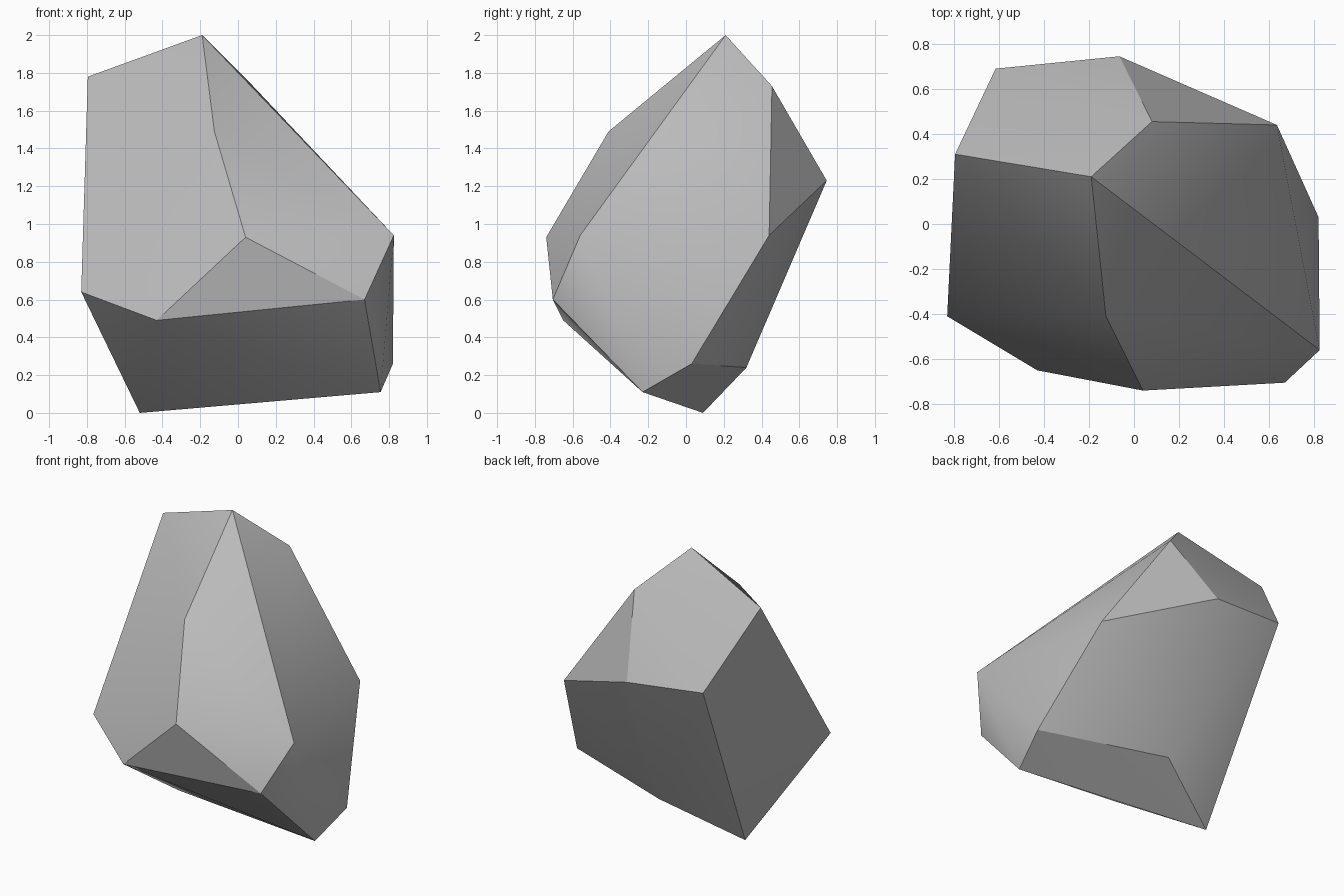
import bpy, bmesh
from math import radians

cube = bpy.data.objects.get("Cube")
if cube:
    bpy.data.objects.remove(cube, do_unlink=True)

# Plain grey stone
stone = bpy.data.materials.new("grey_stone")
stone.use_nodes = True
grey = (0.5, 0.5, 0.5, 1.0)
stone.diffuse_color = grey
stone.node_tree.nodes["Principled BSDF"].inputs["Base Color"].default_value = grey

# Corners of the chipped boulder, grouped by region
crown = [(-.19, .21, 2), (-.795, .31, 1.78), (.08, .455, 1.73), (-.125, -.41, 1.49)]
back = [(-.615, .69, 1.28), (-.065, .745, 1.23), (.635, .44, .94)]
front = [(.04, -.74, .93), (.825, -.56, .94), (.67, -.705, .6),
         (-.43, -.65, .49), (-.83, -.41, .64)]
base = [(-.52, .09, 0), (.755, -.23, .11), (.82, .03, .26), (-.015, .32, .24)]

# Wrap the corners in a faceted shell
bm = bmesh.new()
for corner in crown + back + front + base:
    bm.verts.new(corner)
bmesh.ops.convex_hull(bm, input=bm.verts)
bmesh.ops.recalc_face_normals(bm, faces=bm.faces)

mesh = bpy.data.meshes.new("boulder")
bm.to_mesh(mesh)
bm.free()
mesh.materials.append(stone)
boulder = bpy.data.objects.new("boulder", mesh)
bpy.context.collection.objects.link(boulder)

# Soften shallow creases, keep the chipped edges sharp
bpy.context.view_layer.objects.active = boulder
boulder.select_set(True)
bpy.ops.object.shade_smooth_by_angle(angle=radians(30))
